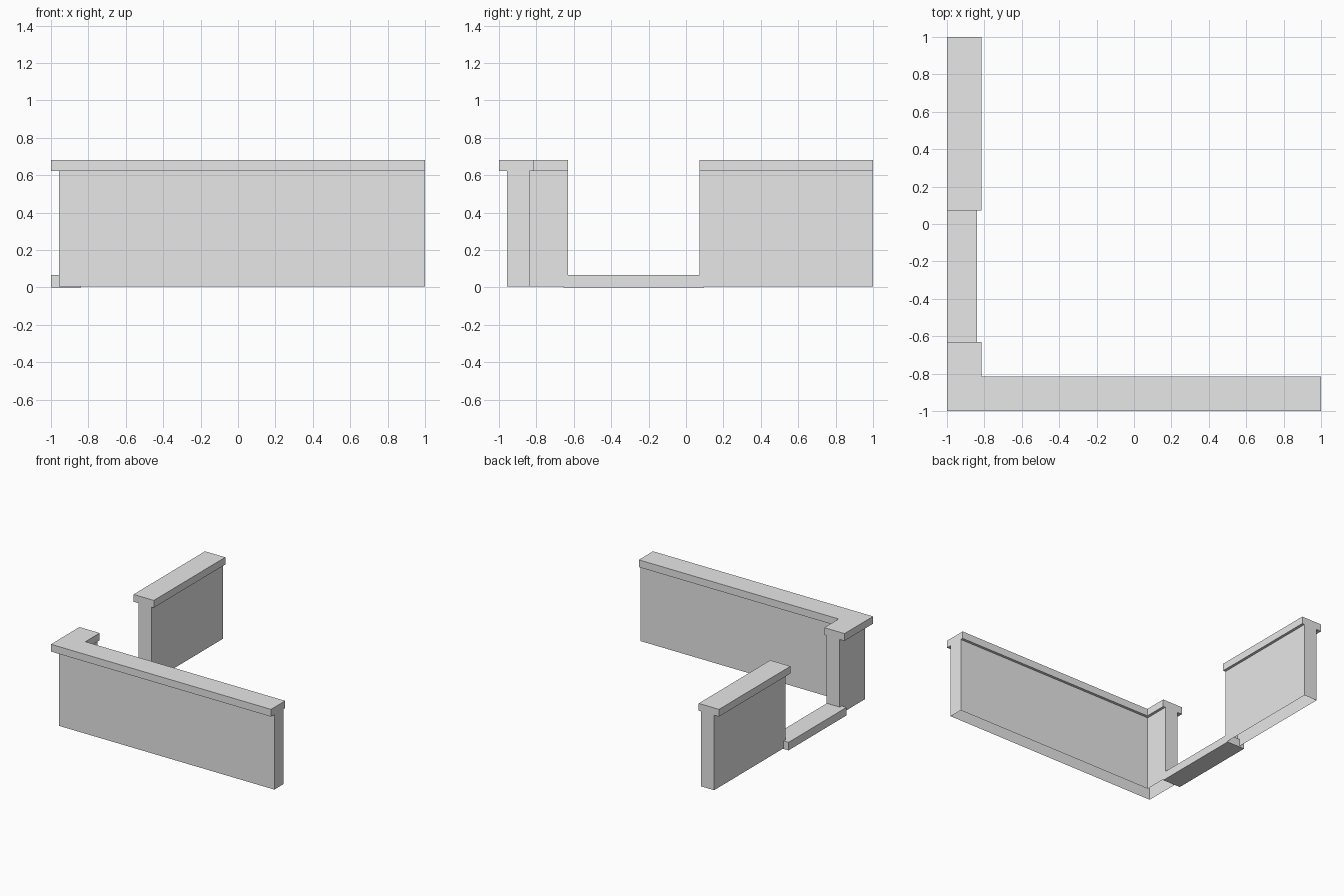
import bpy
import bmesh

cube = bpy.data.objects.get("Cube")
if cube:
    bpy.data.objects.remove(cube, do_unlink=True)

# Plain grey for every part
grey = bpy.data.materials.new("light_grey")
grey.use_nodes = True
colour = (0.8, 0.8, 0.8, 1)
grey.diffuse_color = colour
grey.node_tree.nodes["Principled BSDF"].inputs["Base Color"].default_value = colour


def prism(name, outline, bottom, top, open_bottom=False):
    """Raise a counter-clockwise plan outline from bottom to top."""
    bm = bmesh.new()
    low = [bm.verts.new((x, y, bottom)) for x, y in outline]
    high = [bm.verts.new((x, y, top)) for x, y in outline]
    bm.faces.new(high)
    if not open_bottom:
        bm.faces.new(low[::-1])
    for i in range(len(outline)):
        j = (i + 1) % len(outline)
        bm.faces.new((low[i], low[j], high[j], high[i]))
    mesh = bpy.data.meshes.new(name)
    bm.to_mesh(mesh)
    bm.free()
    mesh.materials.append(grey)
    obj = bpy.data.objects.new(name, mesh)
    bpy.context.collection.objects.link(obj)
    return obj


def corner_plan(outer, inner, end):
    """L-shaped plan: long front run with a short return along the side."""
    return [(outer, outer), (1, outer), (1, inner), (inner, inner),
            (inner, end), (outer, end)]


def rect(x0, x1, y0, y1):
    return [(x0, y0), (x1, y0), (x1, y1), (x0, y1)]


# Key levels and plan lines
WALL_BASE, WALL_TOP, CAP_TOP = 0.006, 0.622, 0.682
WALL_OUT, WALL_IN = -0.956, -0.838
CAP_OUT, CAP_IN = -1, -0.816
GAP_FRONT, GAP_BACK = -0.63, 0.072

# Hollow walls, open underneath
prism("corner_wall", corner_plan(WALL_OUT, WALL_IN, GAP_FRONT),
      WALL_BASE, WALL_TOP, open_bottom=True)
prism("rear_wall", rect(WALL_OUT, WALL_IN, GAP_BACK, 1),
      WALL_BASE, WALL_TOP, open_bottom=True)

# Overhanging copings
prism("corner_coping", corner_plan(CAP_OUT, CAP_IN, GAP_FRONT), WALL_TOP, CAP_TOP)
prism("rear_coping", rect(CAP_OUT, CAP_IN, GAP_BACK, 1), WALL_TOP, CAP_TOP)

# Threshold across the opening, its ends running past the walls
prism("threshold", rect(CAP_OUT, WALL_IN - 0.001, GAP_FRONT - 0.026, GAP_BACK + 0.025),
      0, 0.066)
